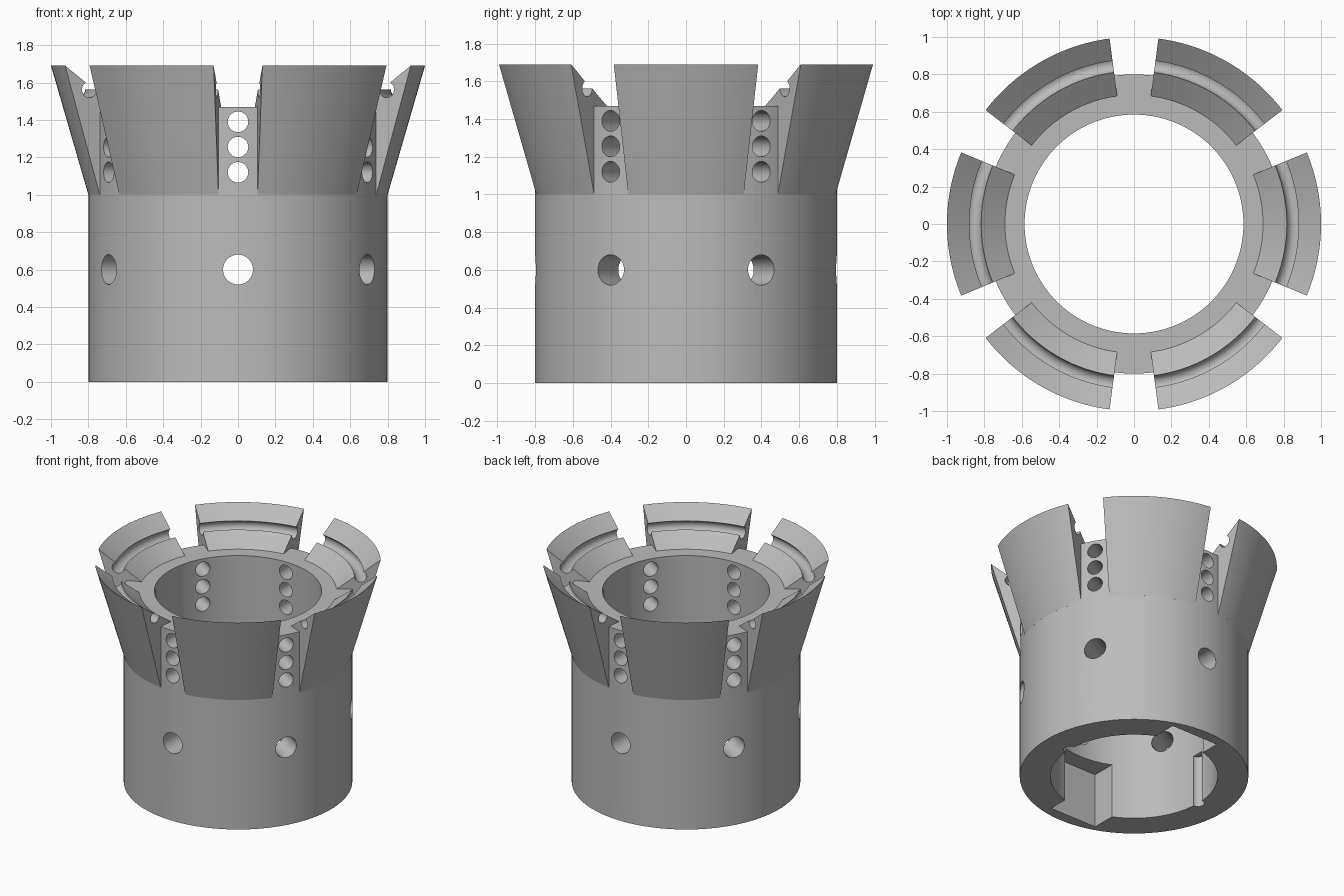
import bpy, bmesh
from math import radians, cos, sin, pi
from mathutils import Matrix, Vector

cube = bpy.data.objects.get("Cube")
if cube:
    bpy.data.objects.remove(cube, do_unlink=True)

metal = bpy.data.materials.new("plain grey")
metal.use_nodes = True
GREY = (0.5, 0.5, 0.5, 1)
metal.diffuse_color = GREY
metal.node_tree.nodes["Principled BSDF"].inputs["Base Color"].default_value = GREY


def add_object(name, bm):
    bmesh.ops.recalc_face_normals(bm, faces=bm.faces)
    mesh = bpy.data.meshes.new(name)
    bm.to_mesh(mesh)
    bm.free()
    mesh.materials.append(metal)
    obj = bpy.data.objects.new(name, mesh)
    bpy.context.collection.objects.link(obj)
    return obj


def smooth(obj):
    obj.data.shade_smooth()
    obj.data.set_sharp_from_angle(angle=radians(30))


def revolve(profile, start, sweep, steps):
    """Sweep a closed (radius, height) profile about z; cap partial sweeps."""
    bm = bmesh.new()
    full = sweep >= 360
    rings = []
    for i in range(steps if full else steps + 1):
        a = radians(start + sweep * i / steps)
        rings.append([bm.verts.new((r * cos(a), r * sin(a), z)) for r, z in profile])
    n = len(profile)
    for i in range(steps):
        a, b = rings[i], rings[(i + 1) % len(rings)]
        for j in range(n):
            k = (j + 1) % n
            bm.faces.new((a[j], a[k], b[k], b[j]))
    if not full:
        bm.faces.new(rings[0])
        bm.faces.new(rings[-1])
    return bm


def cylinder(bm, radius, depth, matrix):
    bmesh.ops.create_cone(bm, cap_ends=True, segments=32, radius1=radius,
                          radius2=radius, depth=depth, matrix=matrix)


# Main tube
tube = add_object("tube_body", revolve(
    [(0.585, 0), (0.8, 0), (0.8, 1.47), (0.69, 1.47), (0.585, 1.47)], 0, 360, 120))

# Cutters: radial holes, square sockets and round keyways in the bore
cut = bmesh.new()
for i in range(6):
    turn = Matrix.Rotation(radians(30 + 60 * i), 4, 'Z')
    lay = Matrix.Rotation(pi / 2, 4, 'Y')
    for z, radius in ((0.6, 0.08), (1.12, 0.055), (1.255, 0.055), (1.39, 0.055)):
        cylinder(cut, radius, 0.45, turn @ Matrix.Translation((0.7, 0, z)) @ lay)
for angle in (0, 180):
    turn = Matrix.Rotation(radians(angle), 4, 'Z')
    box = Matrix.Translation((-0.045, -0.58, 0.16)) @ Matrix.Diagonal((0.4, 0.27, 0.52, 1))
    bmesh.ops.create_cube(cut, size=1, matrix=turn @ box)
    cylinder(cut, 0.045, 0.5, turn @ Matrix.Translation((0.585, 0, 0.15)))
cutter = add_object("tube_cutter", cut)
cutter.hide_render = True

mod = tube.modifiers.new("holes", 'BOOLEAN')
mod.operation, mod.solver, mod.object = 'DIFFERENCE', 'EXACT', cutter
bpy.context.view_layer.update()
graph = bpy.context.evaluated_depsgraph_get()
cut_mesh = bpy.data.meshes.new_from_object(tube.evaluated_get(graph))
tube.modifiers.clear()
tube.data = cut_mesh
bpy.data.objects.remove(cutter, do_unlink=True)
smooth(tube)

# Flared jaws with a funnel top and a round groove
center = Vector((0.86, 1.562))
groove = [(center.x + 0.043 * cos(a), center.y + 0.043 * sin(a))
          for a in (radians(62 - 242 * t / 14) for t in range(15))]
jaw_profile = [(0.69, 1.1), (0.79, 1.0), (0.8, 1.0), (1.0, 1.69)] + groove + [(0.69, 1.47)]
for i in range(6):
    smooth(add_object(f"flared_jaw_{i + 1}", revolve(jaw_profile, 60 * i - 22.5, 45, 20)))
